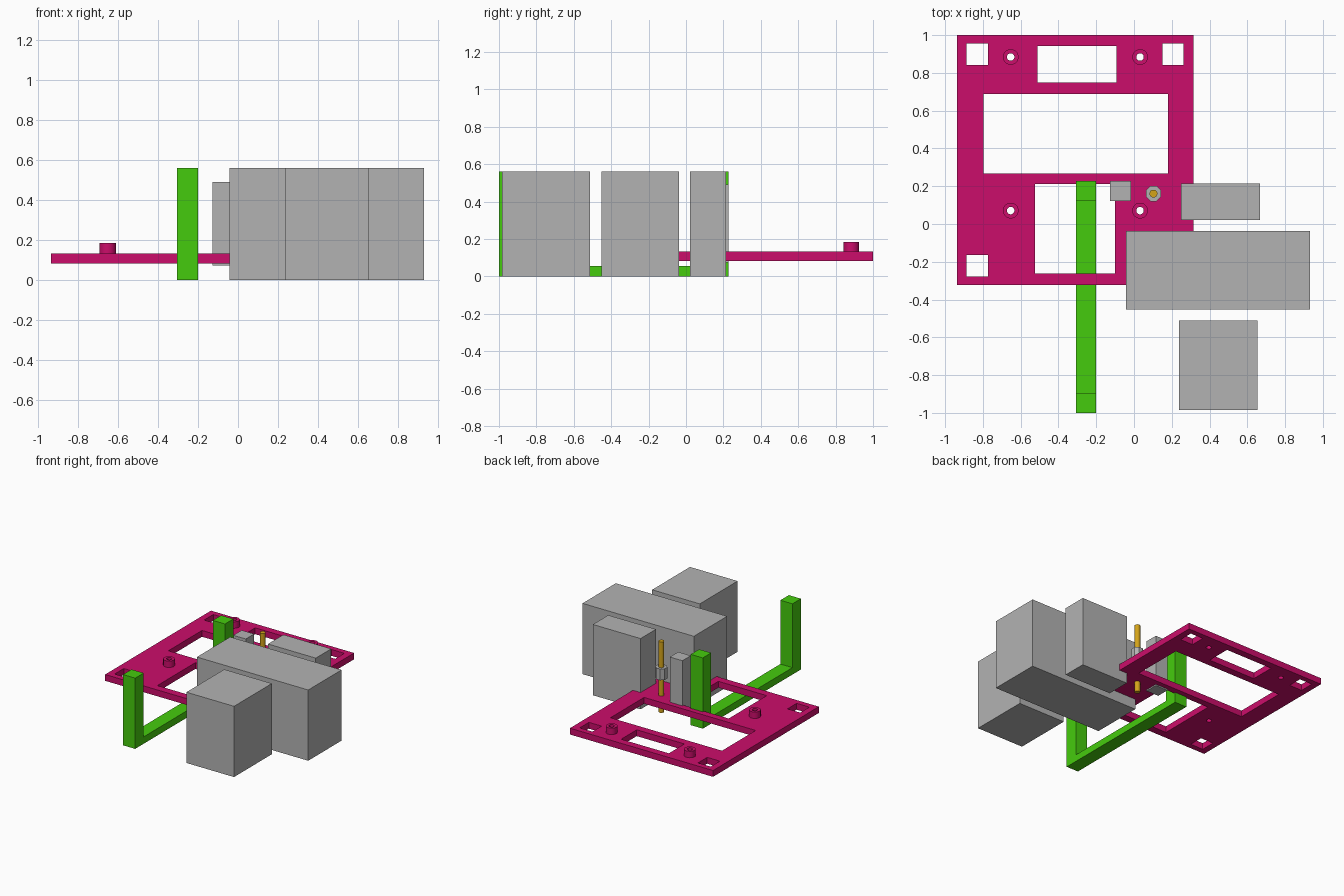
import bpy, math

if "Cube" in bpy.data.objects:
    bpy.data.objects.remove(bpy.data.objects["Cube"])

def material(name, rgb):
    m = bpy.data.materials.new(name)
    m.diffuse_color = (*rgb, 1.0)
    m.use_nodes = True
    m.node_tree.nodes["Principled BSDF"].inputs["Base Color"].default_value = m.diffuse_color
    return m

PINK = material("magenta", (0.60, 0.004, 0.145))
GREEN = material("green", (0.060, 0.60, 0.004))
GREY = material("grey", (0.45, 0.45, 0.45))
GOLD = material("gold", (0.66, 0.37, 0.010))

def rect(x0, x1, y0, y1):
    return [(x0, y0), (x1, y0), (x1, y1), (x0, y1)]

def circle(cx, cy, r, n):
    return [(cx + r * math.cos(math.tau * (i + 0.5) / n),
             cy + r * math.sin(math.tau * (i + 0.5) / n)) for i in range(n)]

def extrude(name, loops, z0, z1, mat, smooth=False):
    """Filled outline (first loop) with holes (other loops), from z0 to z1."""
    cu = bpy.data.curves.new(name, 'CURVE')
    cu.dimensions = '2D'
    cu.fill_mode = 'BOTH'
    cu.extrude = (z1 - z0) / 2
    for loop in loops:
        s = cu.splines.new('POLY')
        s.points.add(len(loop) - 1)
        for p, (x, y) in zip(s.points, loop):
            p.co = (x, y, 0, 1)
        s.use_cyclic_u = True
    cu.materials.append(mat)
    ob = bpy.data.objects.new(name, cu)
    ob.location.z = (z0 + z1) / 2
    bpy.context.collection.objects.link(ob)
    bpy.ops.object.select_all(action='DESELECT')
    ob.select_set(True)
    bpy.context.view_layer.objects.active = ob
    bpy.ops.object.convert(target='MESH')
    if smooth:
        bpy.ops.object.shade_smooth_by_angle(angle=math.radians(35))
    else:
        bpy.ops.object.shade_flat()
    return bpy.context.object

# mounting plate with windows, corner slots and screw holes
bosses = [(x, y) for x in (-0.653, 0.032) for y in (0.884, 0.071)]
corners = [rect(x, x + 0.112, y, y + 0.115) for x in (-0.886, 0.15) for y in (0.841, -0.278)]
windows = [rect(-0.51, -0.092, 0.748, 0.943),
           rect(-0.797, 0.18, 0.267, 0.688),
           rect(-0.523, -0.10, -0.262, 0.213)]
screw_holes = [circle(x, y, 0.02, 16) for x, y in bosses]
extrude("mounting_plate", [rect(-0.937, 0.316, -0.323, 1.0)] + windows + corners + screw_holes,
        0.083, 0.133, PINK)

# hollow standoffs on the plate
for i, (x, y) in enumerate(bosses):
    extrude(f"standoff_{i + 1}", [circle(x, y, 0.042, 16), circle(x, y, 0.02, 16)],
            0.131, 0.184, PINK, smooth=True)

# U-shaped jumper: base bar and two posts as one side profile
jumper = extrude("jumper_bracket", [[(-1.0, 0), (0.227, 0), (0.227, 0.56), (0.122, 0.56),
                 (0.122, 0.055), (-0.894, 0.055), (-0.894, 0.56), (-1.0, 0.56)]],
                 -0.053, 0.053, GREEN)
# stand the profile upright: local x -> y, local y -> z
jumper.rotation_euler = (math.pi / 2, 0, math.pi / 2)
jumper.location = (-0.253, 0, 0)

# component blocks
for name, outline, z0, z1 in (
        ("long_block", rect(-0.043, 0.932, -0.453, -0.037), 0, 0.56),
        ("front_block", rect(0.238, 0.655, -0.985, -0.512), 0, 0.56),
        ("rear_block", rect(0.248, 0.666, 0.021, 0.214), 0, 0.56),
        ("small_block", rect(-0.127, -0.017, 0.122, 0.227), 0.073, 0.49)):
    extrude(name, [outline], z0, z1, GREY)

# header pin with octagonal collar
extrude("header_pin", [circle(0.103, 0.161, 0.021, 12)], 0, 0.56, GOLD, smooth=True)
extrude("pin_collar", [circle(0.103, 0.161, 0.044, 8), circle(0.103, 0.161, 0.0205, 12)],
        0.268, 0.357, GREY)
